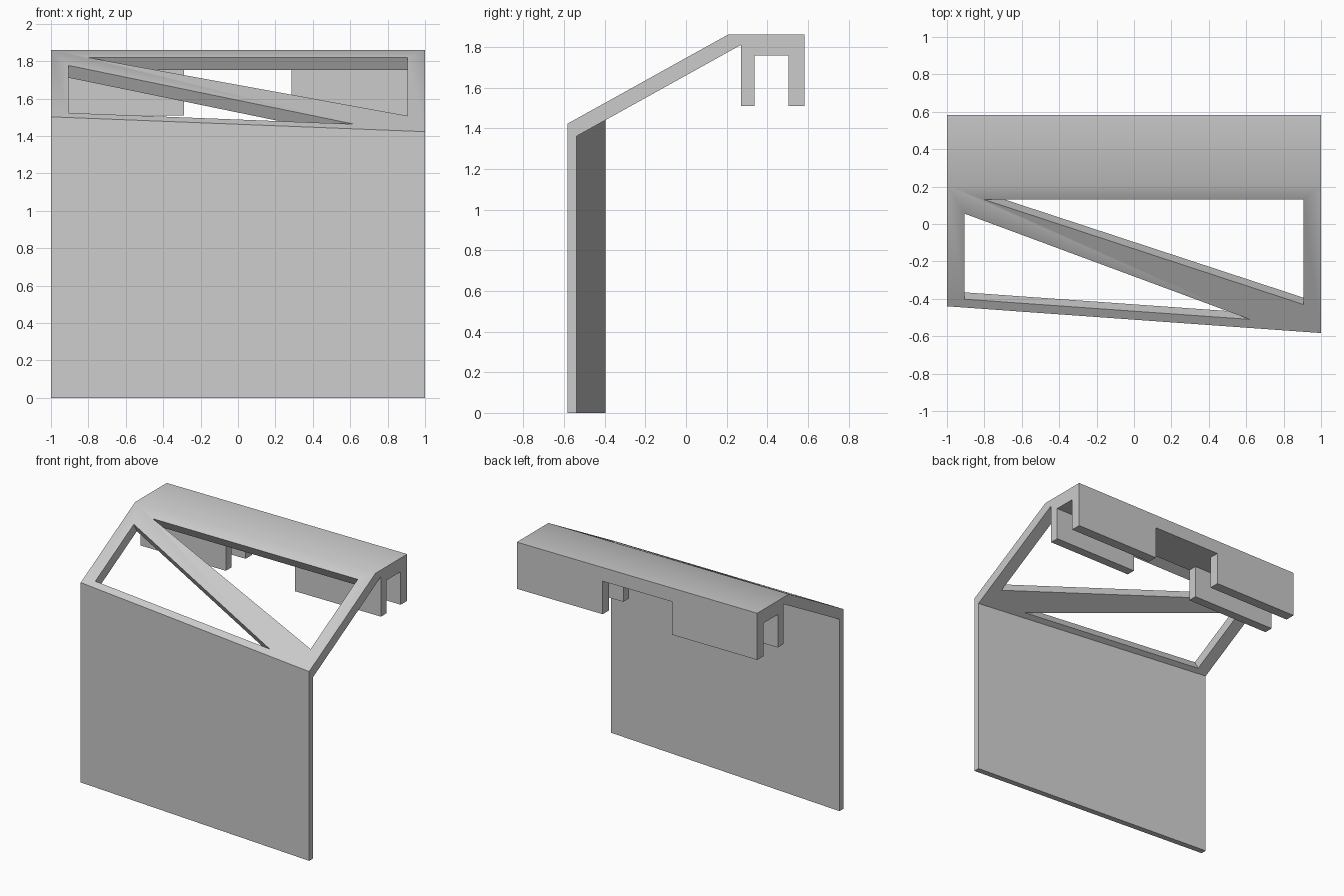
import bpy
import bmesh
from mathutils import Vector

if "Cube" in bpy.data.objects:
    bpy.data.objects.remove(bpy.data.objects["Cube"])

grey = bpy.data.materials.new("light_grey")
grey.use_nodes = True
grey.diffuse_color = (0.6, 0.6, 0.6, 1)
grey.node_tree.nodes["Principled BSDF"].inputs["Base Color"].default_value = (0.6, 0.6, 0.6, 1)

# Main dimensions
FRONT_L, FRONT_R = -0.44, -0.583     # panel front y at x = -1 and x = 1
RIDGE_Y, RIDGE_Z = 0.206, 1.861
SLOPE = 0.555
DROP = 0.086                         # vertical thickness of the sloped frame
NORMAL = Vector((0, -SLOPE, 1)).normalized()


def slope_z(y):
    return RIDGE_Z + (y - RIDGE_Y) * SLOPE


def prism(name, bottom, top):
    """Solid between two matching outlines."""
    bm = bmesh.new()
    low = [bm.verts.new(p) for p in bottom]
    high = [bm.verts.new(p) for p in top]
    bm.faces.new(low)
    bm.faces.new(high)
    n = len(low)
    for i in range(n):
        j = (i + 1) % n
        bm.faces.new((low[i], low[j], high[j], high[i]))
    bmesh.ops.recalc_face_normals(bm, faces=bm.faces)
    mesh = bpy.data.meshes.new(name)
    bm.to_mesh(mesh)
    bm.free()
    mesh.materials.append(grey)
    obj = bpy.data.objects.new(name, mesh)
    bpy.context.collection.objects.link(obj)
    return obj


def select(obj):
    bpy.ops.object.select_all(action="DESELECT")
    obj.select_set(True)
    bpy.context.view_layer.objects.active = obj


def cut(obj, cutter):
    mod = obj.modifiers.new("cut", "BOOLEAN")
    mod.operation = "DIFFERENCE"
    mod.solver = "EXACT"
    mod.object = cutter
    select(obj)
    bpy.ops.object.modifier_apply(modifier=mod.name)
    bpy.data.objects.remove(cutter)


# Sloped frame with the channel-shaped hook rail behind it
y0 = -0.7
profile = [(y0, slope_z(y0)), (RIDGE_Y, RIDGE_Z), (0.582, RIDGE_Z),
           (0.582, 1.51), (0.505, 1.51), (0.505, 1.758), (0.338, 1.758),
           (0.338, 1.51), (0.27, 1.51), (0.27, slope_z(0.27) - DROP),
           (y0, slope_z(y0) - DROP)]
frame = prism("sloped_frame_and_hook_rail",
              [(-1, y, z) for y, z in profile],
              [(1, y, z) for y, z in profile])

# Trim the frame flush with the skewed front
bm = bmesh.new()
bm.from_mesh(frame.data)
cutting = bmesh.ops.bisect_plane(
    bm, geom=bm.verts[:] + bm.edges[:] + bm.faces[:],
    plane_co=(-1, FRONT_L, 0), plane_no=(FRONT_R - FRONT_L, -2, 0), clear_outer=True)
rim = [e for e in cutting["geom_cut"] if isinstance(e, bmesh.types.BMEdge)]
bmesh.ops.holes_fill(bm, edges=rim)
bmesh.ops.recalc_face_normals(bm, faces=bm.faces)
bm.to_mesh(frame.data)
bm.free()

# Gap in the middle of both rail legs
gap = [(-0.29, 0.265), (0.285, 0.265), (0.285, 0.7), (-0.29, 0.7)]
cut(frame, prism("gap_cutter", [(x, y, 1.4) for x, y in gap],
                 [(x, y, 1.758) for x, y in gap]))

# Two triangular windows, leaving a diagonal brace
windows = [[(-0.8, 0.13), (0.905, 0.13), (0.905, -0.43)],
           [(-0.905, 0.055), (-0.905, -0.402), (0.62, -0.51)]]
for outline in windows:
    pts = [Vector((x, y, slope_z(y))) for x, y in outline]
    cut(frame, prism("window_cutter", [p - NORMAL * 0.13 for p in pts],
                     [p + NORMAL * 0.05 for p in pts]))

# Front panel, skewed in plan, its top following the slope
thick = 0.045
plan = [(-1, FRONT_L), (1, FRONT_R), (1, FRONT_R + thick), (-1, FRONT_L + thick)]
panel = prism("front_panel", [(x, y, 0) for x, y in plan],
              [(x, y, slope_z(y) - DROP) for x, y in plan])

# The ridge is shaded smooth, all other edges stay sharp
select(frame)
bpy.ops.object.shade_smooth_by_angle()
